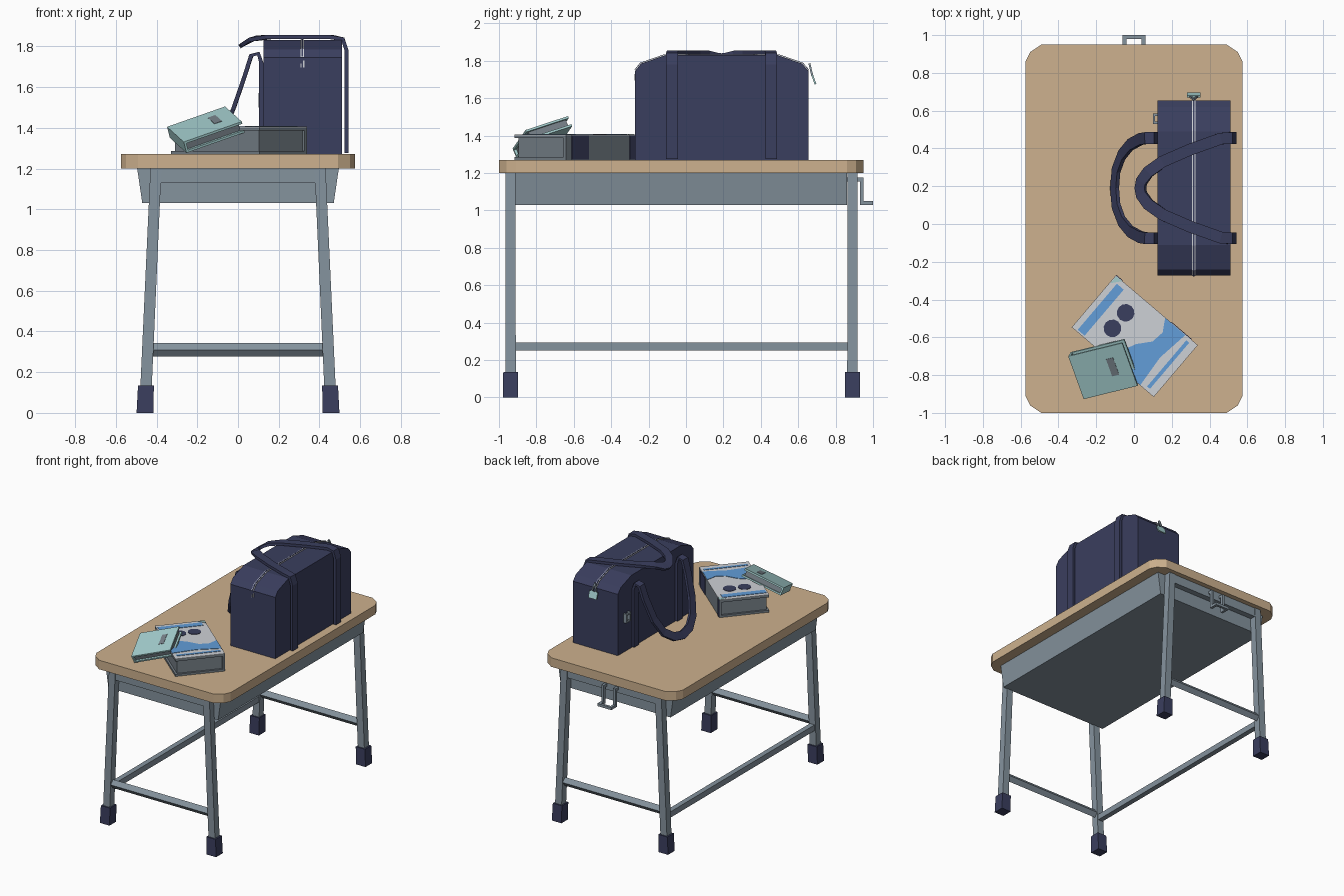
import bpy, bmesh, math
from mathutils import Vector, Matrix

if "Cube" in bpy.data.objects:
    bpy.data.objects.remove(bpy.data.objects["Cube"])

def material(name, rgb):
    m = bpy.data.materials.new(name)
    lin = [((c / 255 + 0.055) / 1.055) ** 2.4 for c in rgb]
    m.diffuse_color = (*lin, 1)
    m.use_nodes = True
    m.node_tree.nodes["Principled BSDF"].inputs["Base Color"].default_value = m.diffuse_color
    return m

WOOD = material("wood", (205, 177, 142))
METAL = material("grey blue metal", (133, 147, 158))
NAVY = material("navy", (58, 62, 94))
LIGHT = material("light grey", (206, 209, 214))
BLUE = material("sky blue", (98, 157, 216))
TEAL = material("pale teal", (163, 205, 205))
SLATE = material("slate grey", (118, 128, 136))

def finish(name, bm, mat, matrix=None):
    bmesh.ops.recalc_face_normals(bm, faces=bm.faces)
    me = bpy.data.meshes.new(name)
    bm.to_mesh(me)
    bm.free()
    me.materials.append(mat)
    ob = bpy.data.objects.new(name, me)
    if matrix:
        ob.matrix_world = matrix
    bpy.context.collection.objects.link(ob)
    return ob

def loft(name, rings, mat, matrix=None):
    """Skin a list of equal-length rings and cap both ends."""
    bm = bmesh.new()
    rs = [[bm.verts.new(p) for p in r] for r in rings]
    n = len(rs[0])
    for a, b in zip(rs, rs[1:]):
        for i in range(n):
            bm.faces.new((a[i], a[(i + 1) % n], b[(i + 1) % n], b[i]))
    bm.faces.new(rs[0])
    bm.faces.new(rs[-1])
    return finish(name, bm, mat, matrix)

def slab(name, pts, z0, z1, mat, matrix=None):
    return loft(name, [[(x, y, z) for x, y in pts] for z in (z0, z1)], mat, matrix)

def rect(cx, cy, hx, hy):
    return [(cx - hx, cy - hy), (cx + hx, cy - hy), (cx + hx, cy + hy), (cx - hx, cy + hy)]

def box(name, x0, x1, y0, y1, z0, z1, mat, matrix=None):
    return slab(name, [(x0, y0), (x1, y0), (x1, y1), (x0, y1)], z0, z1, mat, matrix)

def post(name, a, b, ha, hb, mat):
    """Square post leaning from centre a to centre b."""
    return loft(name, [[(x, y, c[2]) for x, y in rect(c[0], c[1], h, h)]
                       for c, h in ((a, ha), (b, hb))], mat)

def band(name, path, width, thick, mat):
    """Flat strap along (point, normal) pairs."""
    rings = []
    for i, (p, nrm) in enumerate(path):
        t = (path[min(i + 1, len(path) - 1)][0] - path[max(i - 1, 0)][0]).normalized()
        w = t.cross(nrm).normalized()
        k = w.cross(t) * thick / 2
        w = w * width / 2
        rings.append([p - w - k, p + w - k, p + w + k, p - w + k])
    return loft(name, rings, mat)

# ---- desk top with clipped corners
corner = [(0.575, 0.885), (0.55, 0.935), (0.49, 0.975)]
q = corner + [(-x, y) for x, y in reversed(corner)]
q += [(-x, -y) for x, y in q]
slab("desk_top", [(x, y - 0.025) for x, y in q], 1.20, 1.27, WOOD)

# ---- storage tray with sloping sides
slabs = [[(x, y, z) for x, y in rect(0, -0.027, hx, 0.888)] for hx, z in ((0.47, 1.03), (0.495, 1.2))]
loft("desk_tray", slabs, METAL)

# ---- legs, feet and end stretchers
for end, y in (("front", -0.938), ("back", 0.89)):
    for side, s in (("left", -1), ("right", 1)):
        post(f"{end}_{side}_leg", (s * 0.455, y, 0.05), (s * 0.403, y, 1.2), 0.028, 0.027, METAL)
        post(f"{end}_{side}_foot", (s * 0.457, y, 0), (s * 0.452, y, 0.135), 0.041, 0.039, NAVY)
    loft(f"{end}_stretcher", [[(x, y + a, 0.31 + b) for a, b in
         ((0, 0.033), (0.026, 0), (0, -0.033), (-0.026, 0))] for x in (-0.445, 0.445)], METAL)
    box(f"{end}_top_bar", -0.39, 0.39, y - 0.022, y + 0.022, 1.13, 1.2, METAL)
box("left_long_stretcher", -0.465, -0.425, -0.92, 0.87, 0.25, 0.295, METAL)

# ---- hook on the back end
for x in (-0.05, 0.05):
    box("hook_mount", x - 0.01, x + 0.01, 0.85, 0.95, 1.155, 1.175, METAL)
    box("hook_drop", x - 0.01, x + 0.01, 0.93, 0.95, 1.03, 1.165, METAL)
    box("hook_arm", x - 0.01, x + 0.01, 0.93, 1.0, 1.03, 1.05, METAL)
box("hook_bar", -0.06, 0.06, 0.98, 1.0, 1.03, 1.05, METAL)

# ---- bag body and zip
prof = [(-0.272, 1.27), (-0.272, 1.745), (-0.24, 1.785), (-0.11, 1.83),
        (0.49, 1.83), (0.62, 1.785), (0.655, 1.745), (0.655, 1.27)]

def bag_slice(name, pts, x0, x1, grow, mat):
    cy = 0.19
    loft(name, [[(x, y + math.copysign(grow, y - cy), z + grow) for y, z in pts] for x in (x0, x1)], mat)

bag_slice("bag_body", prof, 0.125, 0.51, 0, NAVY)
bag_slice("zip_tape", prof[1:-1], 0.307, 0.325, 0.003, LIGHT)
bag_slice("zip_teeth", prof[1:-1], 0.312, 0.320, 0.005, NAVY)

# ---- bag straps that run up the sides and form the handles
def strap(name, half):
    pts = [(Vector((x, 0.19 + d, z)), Vector((nx, 0, nz))) for x, d, z, nx, nz in half]
    pts += [(Vector((p.x, 0.38 - p.y, p.z)), n) for p, n in reversed(pts[:-1])]
    pts.reverse()
    band(name, pts, 0.062, 0.02, NAVY)

strap("right_strap_and_handle", [
    (0.533, 0.265, 1.275, 1, 0), (0.533, 0.265, 1.78, 1, 0), (0.515, 0.265, 1.835, 0.7, 0.7),
    (0.46, 0.262, 1.845, 0, 1), (0.30, 0.205, 1.845, 0, 1), (0.15, 0.14, 1.845, 0, 1),
    (0.075, 0.085, 1.838, -0.3, 1), (0.04, 0.035, 1.82, -0.5, 0.8), (0.034, 0, 1.815, -0.5, 0.8)])
strap("left_strap_and_handle", [
    (0.114, 0.265, 1.275, -1, 0), (0.114, 0.265, 1.72, -1, 0), (0.10, 0.265, 1.765, -0.7, -0.7),
    (0.065, 0.265, 1.755, 0.5, -0.8), (0.035, 0.26, 1.66, 0.9, -0.4), (-0.02, 0.23, 1.50, 0.9, -0.42),
    (-0.065, 0.175, 1.39, 0.9, -0.45), (-0.095, 0.095, 1.335, 0.9, -0.5), (-0.103, 0, 1.315, 0.9, -0.5)])

# ---- zip pulls and side buckle
for x in (0.297, 0.335):
    band("zip_pull_link", [(Vector((0.316, 0.66, 1.785)), Vector((0, 1, 0.3))),
                           (Vector((x, 0.675, 1.72)), Vector((0, 1, 0.3)))], 0.01, 0.01, METAL)
band("back_zip_pull", [(Vector((0.316, 0.675, 1.725)), Vector((0, 1, 0.3))),
                       (Vector((0.316, 0.692, 1.675)), Vector((0, 1, 0.3)))], 0.07, 0.01, TEAL)
box("front_zip_pull", 0.308, 0.313, -0.276, -0.27, 1.695, 1.715, LIGHT)
box("front_zip_pull_bar", 0.32, 0.326, -0.276, -0.27, 1.695, 1.73, LIGHT)
for y in (0.53, 0.573):
    box("buckle_side", 0.10, 0.126, y, y + 0.012, 1.50, 1.57, METAL)
for z in (1.50, 1.558):
    box("buckle_bar", 0.10, 0.112, 0.53, 0.585, z, z + 0.012, METAL)

# ---- books: two boards, a spine on local -x and recessed pages
def book(name, frame, hx, hy, h, t, board):
    box(name + "_bottom_board", -hx, hx, -hy, hy, 0, t, board, frame)
    box(name + "_top_board", -hx, hx, -hy, hy, h - t, h, board, frame)
    box(name + "_spine", -hx, -hx + t, -hy, hy, t, h - t, board, frame)
    box(name + "_pages", -hx + t, hx - 0.015, -hy + 0.015, hy - 0.015, t, h - t, SLATE, frame)

def frame(x, z, origin):
    x, z = Vector(x).normalized(), Vector(z).normalized()
    y = z.cross(x)
    return Matrix.Translation(origin) @ Matrix((x, y, z)).transposed().to_4x4()

# large book with a painted cover
big = frame((-0.648, -0.762, 0), (0, 0, 1), (0.004, -0.594, 1.27))
book("large_book", big, 0.18, 0.285, 0.132, 0.016, SLATE)
box("large_book_cover", -0.18, 0.18, -0.285, 0.285, 0.132, 0.136, LIGHT, big)

def paint(name, uv, mat):
    slab(name, [(-v, u) for u, v in uv], 0.136, 0.139, mat, big)

paint("cover_stripe", rect(-0.228, -0.01, 0.024, 0.16), BLUE)
paint("cover_wave", [(0.06, 0.178), (0.10, 0.11), (0.09, 0.04), (0.03, -0.03), (0, -0.10),
                     (0, -0.178), (0.19, -0.178), (0.175, 0), (0.20, 0.178)], BLUE)
paint("cover_edge_stripe", rect(0.232, 0, 0.01, 0.16), BLUE)
paint("cover_corner", [(-0.28, 0.13), (-0.24, 0.178), (-0.28, 0.178)], TEAL)
for v in (-0.045, 0.063):
    paint("cover_dot", [(-0.117 + 0.047 * math.cos(k * math.pi / 6), v + 0.047 * math.sin(k * math.pi / 6))
                        for k in range(12)], NAVY)
for y0, y1 in ((0.10, 0.24), (-0.285, -0.24)):
    box("spine_label", -0.184, -0.179, y0, y1, 0.002, 0.130, NAVY, big)

# small book leaning on the large one
n = Vector((-0.224, -0.376, 0.90)).normalized()
small = frame((0.285, 0.07, 0.10), n, Vector((-0.165, -0.779, 1.4175)) - n * 0.06)
book("small_book", small, 0.155, 0.126, 0.06, 0.012, TEAL)
slab("small_book_mark", rect(0.06, 0.01, 0.02, 0.05), 0.06, 0.062, SLATE, small)
